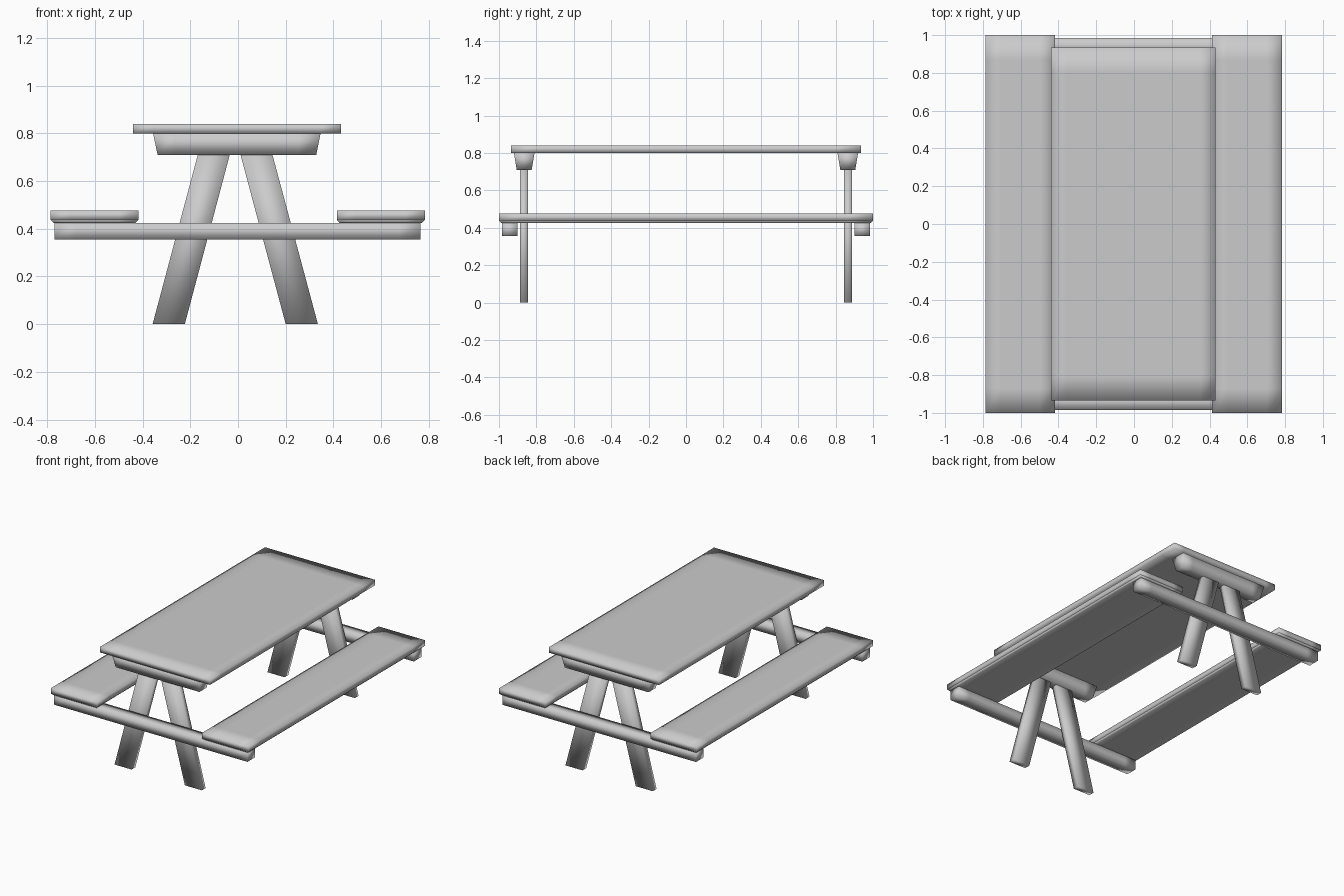
import bpy, bmesh
from mathutils import Vector

if "Cube" in bpy.data.objects:
    bpy.data.objects.remove(bpy.data.objects["Cube"])


def plank(name, bottom, top, z0, z1, loops=(0, 0)):
    """Softly shaded board between two rectangles (x0, x1, y0, y1)."""
    bm = bmesh.new()
    rings = []
    for (x0, x1, y0, y1), z in ((bottom, z0), (top, z1)):
        rings.append([bm.verts.new(p) for p in
                      ((x0, y0, z), (x1, y0, z), (x1, y1, z), (x0, y1, z))])
    lo, hi = rings
    bm.faces.new(lo[::-1])
    bm.faces.new(hi)
    for i in range(4):
        j = (i + 1) % 4
        bm.faces.new((lo[i], lo[j], hi[j], hi[i]))
    # support loops near the ends keep the soft shading at the edges
    for axis, inset in enumerate(loops):
        if inset:
            a, b = top[axis * 2], top[axis * 2 + 1]
            for pos in (a + inset, b - inset):
                co, no = Vector((0, 0, 0)), Vector((0, 0, 0))
                co[axis], no[axis] = pos, 1
                bmesh.ops.bisect_plane(bm, geom=bm.verts[:] + bm.edges[:] + bm.faces[:],
                                       plane_co=co, plane_no=no)
    mesh = bpy.data.meshes.new(name)
    bm.to_mesh(mesh)
    bm.free()
    mesh.shade_smooth()
    obj = bpy.data.objects.new(name, mesh)
    bpy.context.collection.objects.link(obj)
    return obj


# Table top
top = (-0.44, 0.432, -0.935, 0.935)
plank("table_top", top, top, 0.80, 0.84, (0.08, 0.13))

# Seats, with a slightly narrowed underside
for side, x0, x1 in (("left", -0.785, -0.418), ("right", 0.414, 0.783)):
    rect = (x0, x1, -1, 1)
    under = (x0 + 0.012, x1 - 0.012, -0.988, 0.988)
    plank(side + "_seat", rect, rect, 0.436, 0.476, (0.08, 0.13))
    plank(side + "_seat_underside", under, rect, 0.425, 0.437, (0.08, 0.13))

for end, s in (("front", -1), ("back", 1)):
    def span(x0, x1, a, b):
        return (x0, x1, *sorted((s * a, s * b)))

    # Cross beam carrying the seats
    beam = span(-0.769, 0.765, 0.90, 0.985)
    plank(end + "_seat_beam", beam, beam, 0.356, 0.425, (0.09, 0))
    # Tapered block under the table top
    plank(end + "_top_support", span(-0.337, 0.328, 0.825, 0.905),
          span(-0.356, 0.346, 0.81, 0.92), 0.71, 0.80, (0.09, 0))
    # Splayed legs
    for side, low, high in (("left", -0.358, -0.168), ("right", 0.20, 0.01)):
        plank(f"{end}_{side}_leg", span(low, low + 0.135, 0.845, 0.888),
              span(high, high + 0.134, 0.845, 0.888), 0.0, 0.712)
